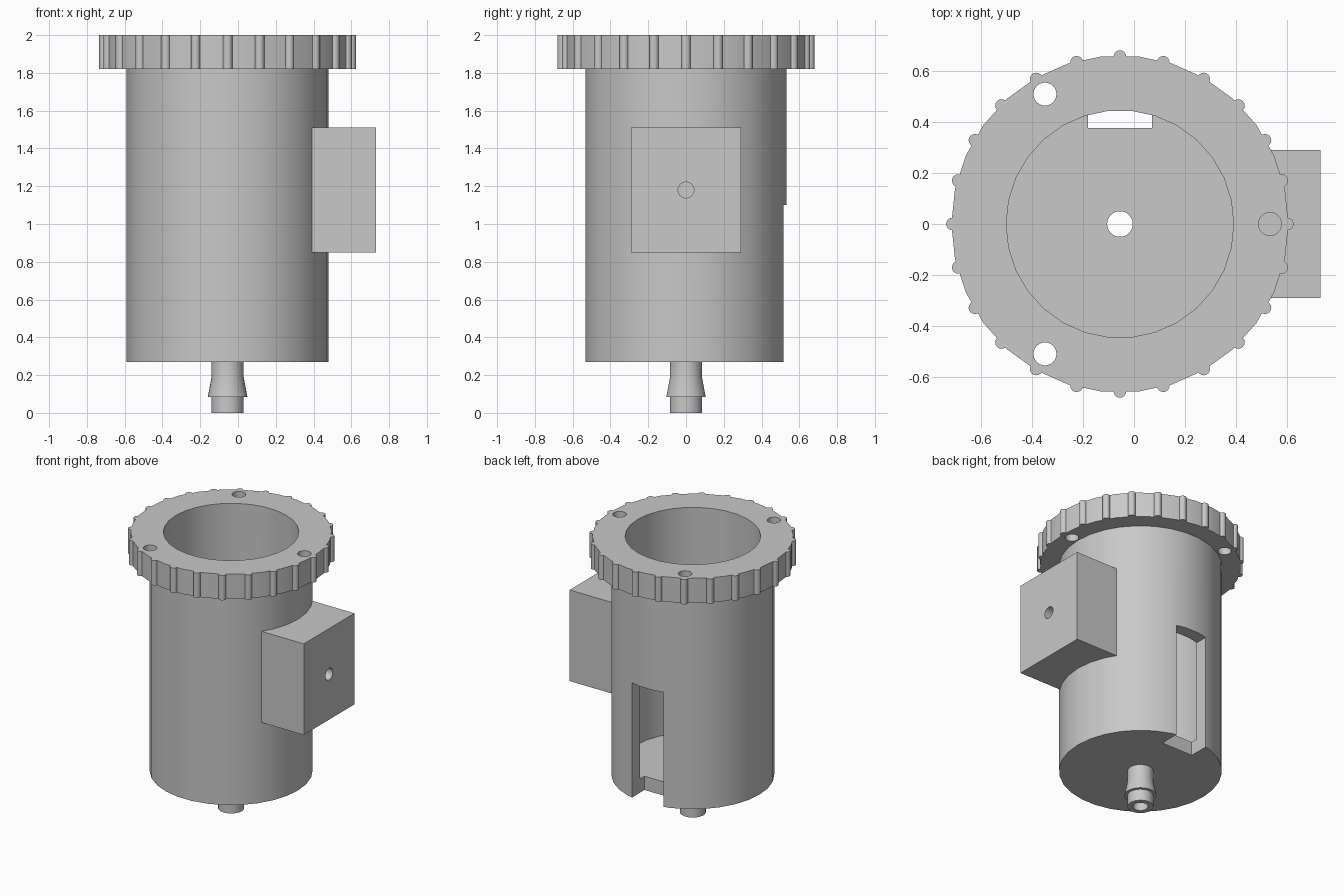
import bpy
import bmesh
from math import cos, sin, pi, radians
from mathutils import Matrix, Vector

if "Cube" in bpy.data.objects:
    bpy.data.objects.remove(bpy.data.objects["Cube"], do_unlink=True)

AXIS_X = -0.055
BODY_R, BORE_R, OUTLET_R = 0.535, 0.445, 0.05
BASE_Z, FLOOR_Z, FLANGE_Z, TOP_Z = 0.27, 0.37, 1.82, 2.0

grey = bpy.data.materials.new("light grey")
grey.use_nodes = True
grey.diffuse_color = (0.58, 0.58, 0.58, 1)
grey.node_tree.nodes["Principled BSDF"].inputs["Base Color"].default_value = grey.diffuse_color


def finish(name, bm):
    bmesh.ops.recalc_face_normals(bm, faces=bm.faces)
    mesh = bpy.data.meshes.new(name)
    bm.to_mesh(mesh)
    bm.free()
    mesh.materials.append(grey)
    obj = bpy.data.objects.new(name, mesh)
    bpy.context.collection.objects.link(obj)
    return obj


def lathe(name, profile, sides=30):
    """Turn a closed (radius, height) outline about the main axis."""
    bm = bmesh.new()
    rings = []
    for i in range(sides):
        a = 2 * pi * i / sides
        rings.append([bm.verts.new((AXIS_X + r * cos(a), r * sin(a), z)) for r, z in profile])
    n = len(profile)
    for i in range(sides):
        a, b = rings[i], rings[(i + 1) % sides]
        for j in range(n):
            k = (j + 1) % n
            bm.faces.new((a[j], b[j], b[k], a[k]))
    return finish(name, bm)


def box(name, low, high):
    low, high = Vector(low), Vector(high)
    bm = bmesh.new()
    size = Matrix.Diagonal((*(high - low), 1))
    bmesh.ops.create_cube(bm, size=1, matrix=Matrix.Translation((low + high) / 2) @ size)
    return finish(name, bm)


def rods(name, centres, radius, length, sides, turn=Matrix()):
    """One mesh holding a cylinder at every centre."""
    bm = bmesh.new()
    for c in centres:
        bmesh.ops.create_cone(bm, cap_ends=True, segments=sides, radius1=radius, radius2=radius,
                              depth=length, matrix=Matrix.Translation(c) @ turn)
    return finish(name, bm)


def combine(target, tool, operation, keep=False):
    bpy.context.view_layer.objects.active = target
    mod = target.modifiers.new("combine", 'BOOLEAN')
    mod.operation, mod.object, mod.solver = operation, tool, 'EXACT'
    bpy.ops.object.modifier_apply(modifier=mod.name)
    if not keep:
        bpy.data.objects.remove(tool, do_unlink=True)


def around(radius, count, z):
    return [(AXIS_X + radius * cos(2 * pi * i / count), radius * sin(2 * pi * i / count), z)
            for i in range(count)]


# Cup-shaped body with an outlet in its floor
body = lathe("body", [(OUTLET_R, BASE_Z), (BODY_R, BASE_Z), (BODY_R, FLANGE_Z),
                      (BORE_R, FLANGE_Z), (BORE_R, FLOOR_Z), (OUTLET_R, FLOOR_Z)])

# Open slot in the back wall, running out through the floor
combine(body, box("slot_cutter", (-0.18, 0.375, 0.2), (0.07, 0.7, 1.1)), 'DIFFERENCE')

# Ribbed flange with three screw holes
flange = lathe("flange", [(BORE_R, FLANGE_Z), (0.66, FLANGE_Z), (0.66, TOP_Z), (BORE_R, TOP_Z)])
mid = (FLANGE_Z + TOP_Z) / 2
combine(flange, rods("ribs", around(0.655, 24, mid), 0.025, TOP_Z - FLANGE_Z, 16), 'UNION')
combine(flange, rods("screw_cutter", around(0.587, 3, mid), 0.045, 0.4, 24), 'DIFFERENCE')

# Side block, hollowed to sit inside the body wall
block = box("side_block", (0.3, -0.29, 0.85), (0.73, 0.29, 1.51))
combine(block, rods("seat_cutter", [(AXIS_X, 0, 1.18)], 0.5, 1, 30), 'DIFFERENCE')

# Cross hole through the block and the wall behind it
drill = rods("drill_cutter", [(0.6, 0, 1.18)], 0.042, 0.7, 24, Matrix.Rotation(radians(90), 4, 'Y'))
combine(block, drill, 'DIFFERENCE', keep=True)
combine(body, drill, 'DIFFERENCE')

# Barbed hose nozzle
nozzle = lathe("nozzle", [(OUTLET_R, 0), (0.085, 0), (0.085, 0.083), (0.105, 0.083),
                          (0.085, 0.19), (0.085, BASE_Z), (OUTLET_R, BASE_Z)])

# Smooth round walls, crisp edges
bpy.ops.object.select_all(action='DESELECT')
for part in (body, flange, block, nozzle):
    part.select_set(True)
bpy.context.view_layer.objects.active = body
bpy.ops.object.shade_smooth_by_angle(angle=radians(30))
